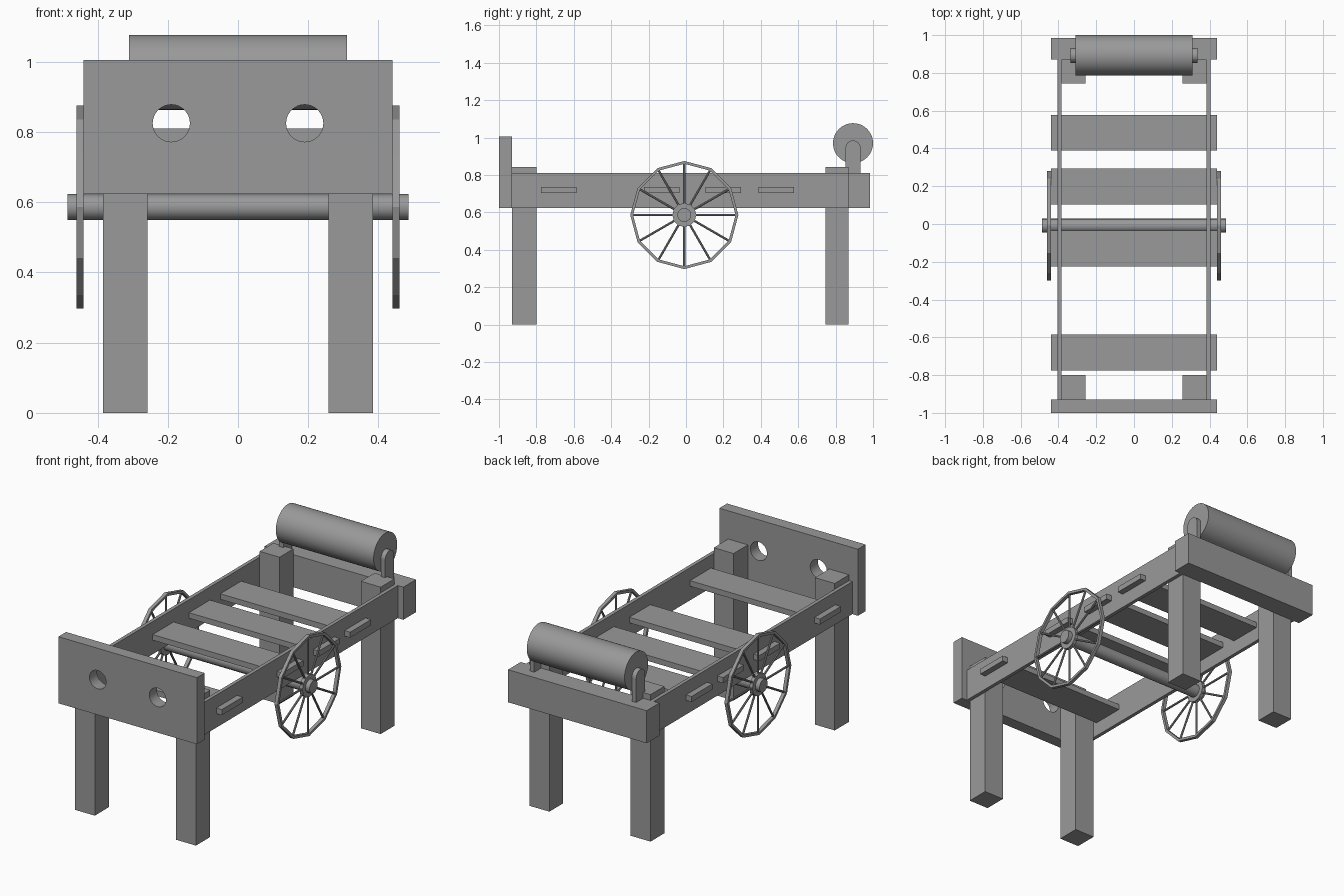
import bpy, bmesh
from math import pi, sin, cos
from mathutils import Matrix, Vector

if "Cube" in bpy.data.objects:
    bpy.data.objects.remove(bpy.data.objects["Cube"], do_unlink=True)

grey = bpy.data.materials.new("plain_grey")
grey.use_nodes = True
GREY = (0.32, 0.32, 0.32, 1)
grey.diffuse_color = GREY
grey.node_tree.nodes["Principled BSDF"].inputs["Base Color"].default_value = GREY


def finish(name, bm, smooth=False):
    bmesh.ops.recalc_face_normals(bm, faces=bm.faces)
    mesh = bpy.data.meshes.new(name)
    bm.to_mesh(mesh)
    bm.free()
    mesh.materials.append(grey)
    obj = bpy.data.objects.new(name, mesh)
    bpy.context.collection.objects.link(obj)
    bpy.context.view_layer.objects.active = obj
    if smooth:
        bpy.ops.object.select_all(action='DESELECT')
        obj.select_set(True)
        bpy.ops.object.shade_smooth_by_angle(angle=pi / 7)
    return obj


def box(name, x, y, z):
    """Box from (low, high) pairs on each axis."""
    bm = bmesh.new()
    size = [b - a for a, b in (x, y, z)]
    mid = [(a + b) / 2 for a, b in (x, y, z)]
    bmesh.ops.create_cube(bm, size=1, matrix=Matrix.Translation(mid) @ Matrix.Diagonal((*size, 1)))
    return finish(name, bm)


def cylinder(name, centre, radius, length, axis='Y', sides=12, smooth=False):
    bm = bmesh.new()
    turn = Matrix.Rotation(pi / 2, 4, 'Y' if axis == 'X' else 'X')
    bmesh.ops.create_cone(bm, cap_ends=True, segments=sides, radius1=radius, radius2=radius,
                          depth=length, matrix=Matrix.Translation(centre) @ turn)
    return finish(name, bm, smooth)


def extrude_x(name, outline, x0, x1):
    """Extrude a (y, z) outline between two x positions."""
    bm = bmesh.new()
    face = bm.faces.new([bm.verts.new((x0, y, z)) for y, z in outline])
    new = bmesh.ops.extrude_face_region(bm, geom=[face])["geom"]
    verts = [g for g in new if isinstance(g, bmesh.types.BMVert)]
    bmesh.ops.translate(bm, vec=(x1 - x0, 0, 0), verts=verts)
    return finish(name, bm)


# Headboard with two round holes
headboard = box("headboard", (-0.44, 0.44), (-1, -0.93), (0.623, 1.005))
for s in (-1, 1):
    cutter = cylinder("hole_cutter", (s * 0.19, -0.965, 0.825), 0.053, 0.3, sides=32)
    cutter.hide_render = True
    mod = headboard.modifiers.new("hole", 'BOOLEAN')
    mod.operation, mod.object, mod.solver = 'DIFFERENCE', cutter, 'EXACT'
    bpy.context.view_layer.objects.active = headboard
    bpy.ops.object.modifier_apply(modifier=mod.name)
    bpy.data.objects.remove(cutter, do_unlink=True)

# Tail beam and cross slats
box("tail_beam", (-0.44, 0.44), (0.87, 0.985), (0.623, 0.81))
for y in (-0.775, -0.225, 0.104, 0.388):
    box("slat", (-0.44, 0.44), (y, y + 0.19), (0.704, 0.736))

# Axle
AXLE = Vector((0, -0.009, 0.586))
cylinder("axle", AXLE, 0.037, 0.972, 'X', 16, True)


def wheel(side):
    """Twelve-sided rim, hub ring and spokes."""
    bm = bmesh.new()
    x = side * 0.45
    half = 0.01
    n = 12
    for outer, inner in ((0.289, 0.274), (0.064, 0.03)):
        rings = []
        for i in range(n):
            d = Vector((0, sin(2 * pi * i / n), cos(2 * pi * i / n)))
            rings.append([bm.verts.new(AXLE + d * r + Vector((x + h, 0, 0)))
                          for r, h in ((outer, -half), (outer, half), (inner, half), (inner, -half))])
        for i in range(n):
            a, b = rings[i], rings[(i + 1) % n]
            for k in range(4):
                m = (k + 1) % 4
                bm.faces.new((a[k], a[m], b[m], b[k]))
    for i in range(n):
        place = (Matrix.Translation(AXLE + Vector((x, 0, 0))) @ Matrix.Rotation(2 * pi * i / n, 4, 'X')
                 @ Matrix.Translation((0, 0, 0.168)))
        bmesh.ops.create_cone(bm, cap_ends=True, segments=8, radius1=0.006, radius2=0.006,
                              depth=0.22, matrix=place)
    finish("wheel", bm)


# Roller and its round-topped brackets
ROLL_Y = 0.893
cylinder("roller", (0, ROLL_Y, 0.97), 0.107, 0.62, 'X', 48, True)
bracket = [(ROLL_Y + 0.04, 0.81)]
bracket += [(ROLL_Y + 0.04 * cos(pi * i / 12), 0.945 + 0.04 * sin(pi * i / 12)) for i in range(13)]
bracket += [(ROLL_Y - 0.04, 0.81)]

# Parts repeated on both sides
for s in (-1, 1):
    def span(a, b):
        return tuple(sorted((s * a, s * b)))
    box("side_rail", span(0.384, 0.405), (-0.93, 0.87), (0.623, 0.81))
    box("front_leg", span(0.258, 0.384), (-0.93, -0.8), (0, 0.843))
    box("back_leg", span(0.258, 0.384), (0.745, 0.87), (0, 0.843))
    extrude_x("roller_bracket", bracket, s * 0.31, s * 0.337)
    wheel(s)
